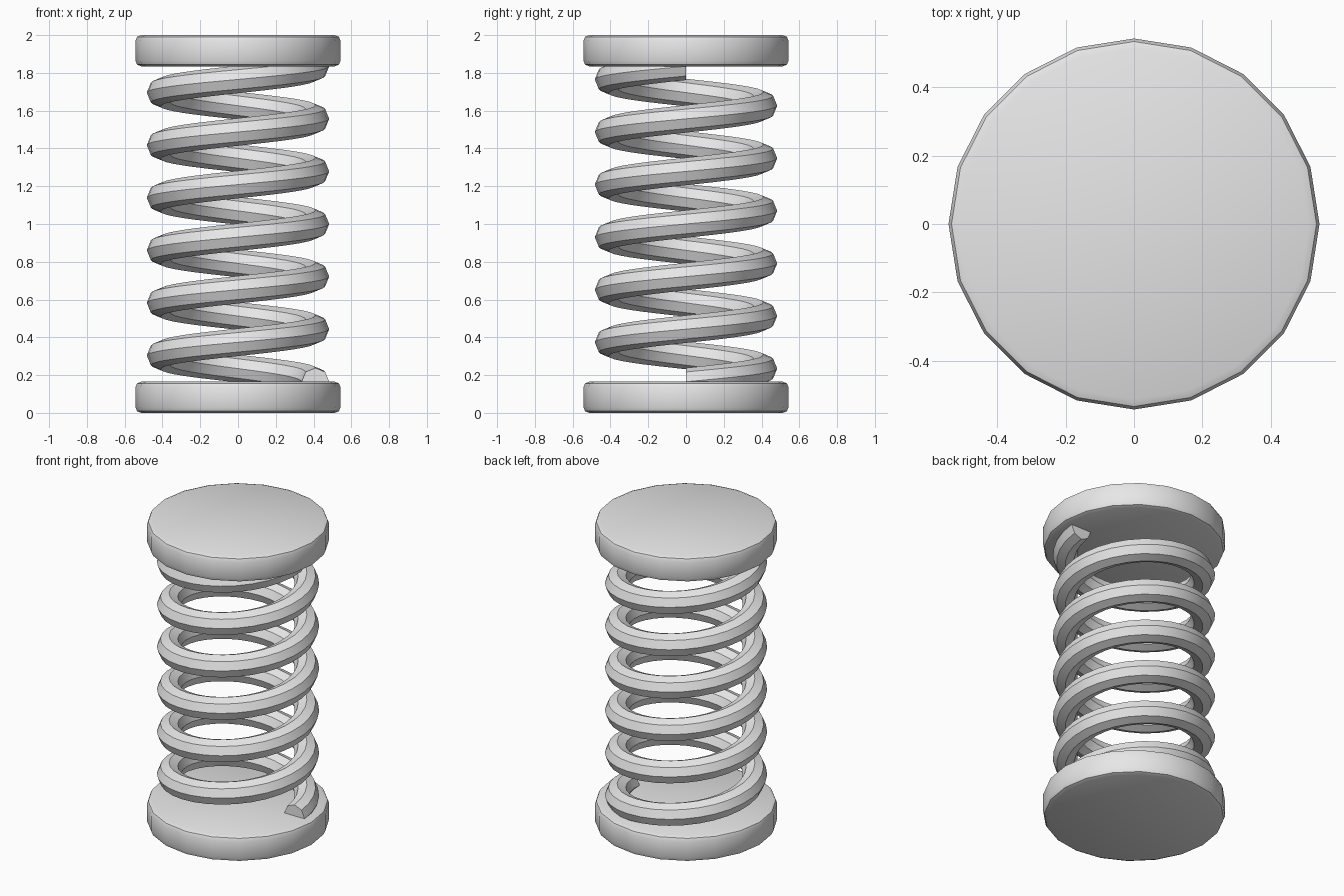
import bpy
import bmesh
from math import cos, sin, pi, radians

cube = bpy.data.objects.get("Cube")
if cube:
    bpy.data.objects.remove(cube, do_unlink=True)

PLATE_RADIUS, PLATE_HEIGHT, TOTAL = 0.543, 0.165, 2.0
COIL_RADIUS, WIRE_RADIUS, WIRE_SIDES = 0.41, 0.073, 8
TURNS, STEPS_PER_TURN = 6, 32

# Single grey material
grey = bpy.data.materials.new("plain grey")
grey.use_nodes = True
colour = (0.8, 0.8, 0.8, 1.0)
grey.diffuse_color = colour
grey.node_tree.nodes["Principled BSDF"].inputs["Base Color"].default_value = colour


def add_object(name, bm):
    bmesh.ops.recalc_face_normals(bm, faces=bm.faces)
    mesh = bpy.data.meshes.new(name)
    bm.to_mesh(mesh)
    bm.free()
    obj = bpy.data.objects.new(name, mesh)
    bpy.context.collection.objects.link(obj)
    mesh.materials.append(grey)
    bpy.ops.object.select_all(action="DESELECT")
    obj.select_set(True)
    bpy.context.view_layer.objects.active = obj
    bpy.ops.object.shade_smooth_by_angle(angle=radians(30))
    return obj


# Twenty-sided end plate with softened rims
def add_plate(name, z):
    bm = bmesh.new()
    bmesh.ops.create_cone(bm, cap_ends=True, segments=20, radius1=PLATE_RADIUS,
                          radius2=PLATE_RADIUS, depth=PLATE_HEIGHT)
    for v in bm.verts:
        # put a corner exactly on each axis
        v.co.z += z
    rims = [e for e in bm.edges if abs(e.verts[0].co.z - e.verts[1].co.z) < 0.001]
    bmesh.ops.bevel(bm, geom=rims, offset=0.03, segments=2, profile=0.5,
                    affect="EDGES")
    add_object(name, bm)


add_plate("bottom_plate", PLATE_HEIGHT / 2)
add_plate("top_plate", TOTAL - PLATE_HEIGHT / 2)

# Coil: an octagonal section swept up a helix, counter-clockwise from +x
bm = bmesh.new()
steps = TURNS * STEPS_PER_TURN
rise = TOTAL - 2 * PLATE_HEIGHT
rings = []
for i in range(steps + 1):
    turn = 2 * pi * i / STEPS_PER_TURN
    z = PLATE_HEIGHT + rise * i / steps
    ring = []
    for k in range(WIRE_SIDES):
        a = 2 * pi * k / WIRE_SIDES
        r = COIL_RADIUS + WIRE_RADIUS * cos(a)
        ring.append(bm.verts.new((r * cos(turn), r * sin(turn),
                                  z + WIRE_RADIUS * sin(a))))
    rings.append(ring)
for low, high in zip(rings, rings[1:]):
    for k in range(WIRE_SIDES):
        n = (k + 1) % WIRE_SIDES
        bm.faces.new((low[k], low[n], high[n], high[k]))
bm.faces.new(rings[0])
bm.faces.new(rings[-1])
add_object("spring_coil", bm)
